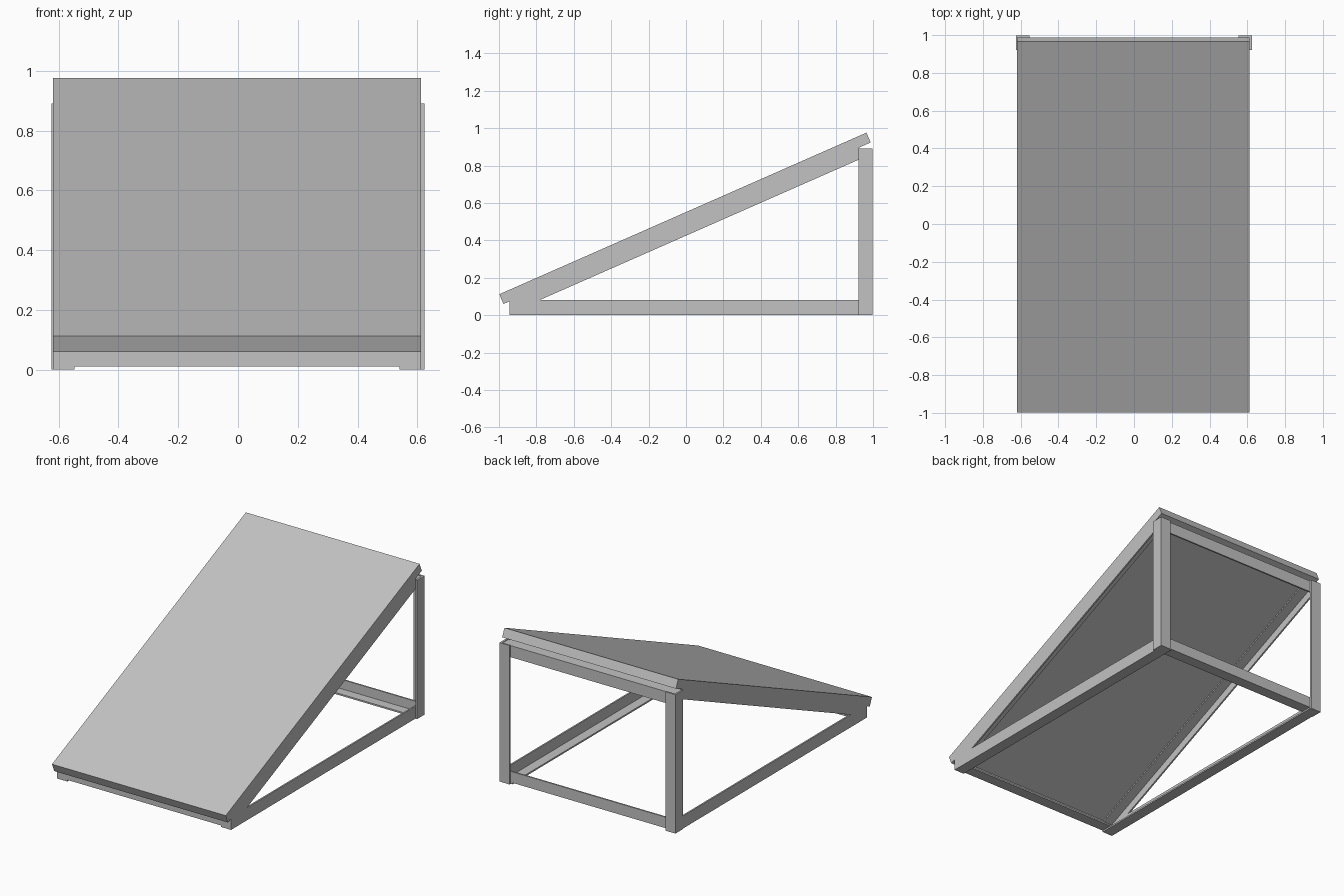
import bpy, bmesh

cube = bpy.data.objects.get("Cube")
if cube:
    bpy.data.objects.remove(cube, do_unlink=True)

steel = bpy.data.materials.new("plain grey")
steel.use_nodes = True
grey = (0.54, 0.54, 0.54, 1)
steel.diffuse_color = grey
steel.node_tree.nodes["Principled BSDF"].inputs["Base Color"].default_value = grey

T = 0.01          # sheet thickness of the angle bars
W = 0.072         # leg width of the angle bars
SLOPE = 0.44      # rise of the panel per unit of depth
LEFT, RIGHT = 0.612, -0.62
FRONT, BACK = -0.945, 0.987


def under(y):
    """Height of the panel's underside at depth y."""
    return 0.489 + SLOPE * y


def rect(y0, y1, z0, z1):
    return [(y0, z0), (y1, z0), (y1, z1), (y0, z1)]


def build(name, prisms):
    """Join side profiles, each extruded between two x values."""
    bm = bmesh.new()
    for x0, x1, profile in prisms:
        face = bm.faces.new([bm.verts.new((x0, y, z)) for y, z in profile])
        moved = bmesh.ops.extrude_face_region(bm, geom=[face])["geom"]
        verts = [v for v in moved if isinstance(v, bmesh.types.BMVert)]
        bmesh.ops.translate(bm, verts=verts, vec=(x1 - x0, 0, 0))
    bmesh.ops.recalc_face_normals(bm, faces=bm.faces[:])
    mesh = bpy.data.meshes.new(name)
    bm.to_mesh(mesh)
    bm.free()
    mesh.materials.append(steel)
    bpy.context.collection.objects.link(bpy.data.objects.new(name, mesh))


# Sloping panel with square-cut ends
build("sloping_panel", [(RIGHT, LEFT, [(-0.976, under(-0.976)), (0.987, under(0.987)),
                                       (0.965, 0.976), (-0.998, 0.112)])])

for side, outer, inward in (("left", LEFT, -1), ("right", RIGHT, 1)):
    leg, flange = outer + inward * T, outer + inward * W

    # Floor rail: upright leg outside, flange on the ground
    build(side + "_floor_rail", [
        (outer, leg, rect(FRONT, BACK, 0, 0.08)),
        (outer, flange, rect(FRONT, BACK, 0, T))])

    # Sloping rail: flange against the panel, leg hanging outside
    def band(y0, y1, drop):
        return [(y0, under(y0) - drop), (y1, under(y1) - drop),
                (y1, under(y1)), (y0, under(y0))]
    build(side + "_sloping_rail", [
        (outer, leg, band(FRONT, 0.925, 0.064)),
        (outer, flange, band(FRONT, 0.915, T))])

    # Rear post: corner angle wrapped around the frame
    post = -inward * 0.624
    build(side + "_rear_post", [
        (post, post + inward * 0.012, rect(0.922, 0.998, 0, 0.89)),
        (post, post + inward * W, rect(BACK, 0.998, 0, 0.89))])

# Cross bars between the two sides
build("front_cross_bar", [
    (RIGHT, LEFT, rect(FRONT, FRONT + T, T, under(FRONT))),
    (RIGHT, LEFT, rect(FRONT, FRONT + W, T, 2 * T))])
build("rear_floor_cross_bar", [
    (RIGHT, LEFT, rect(BACK - T, BACK, T, 0.08)),
    (RIGHT, LEFT, rect(BACK - W, BACK, T, 2 * T))])
build("rear_top_cross_bar", [
    (RIGHT, LEFT, rect(BACK - T, BACK, 0.812, 0.886)),
    (RIGHT, LEFT, rect(BACK - W, BACK, 0.876, 0.886))])
